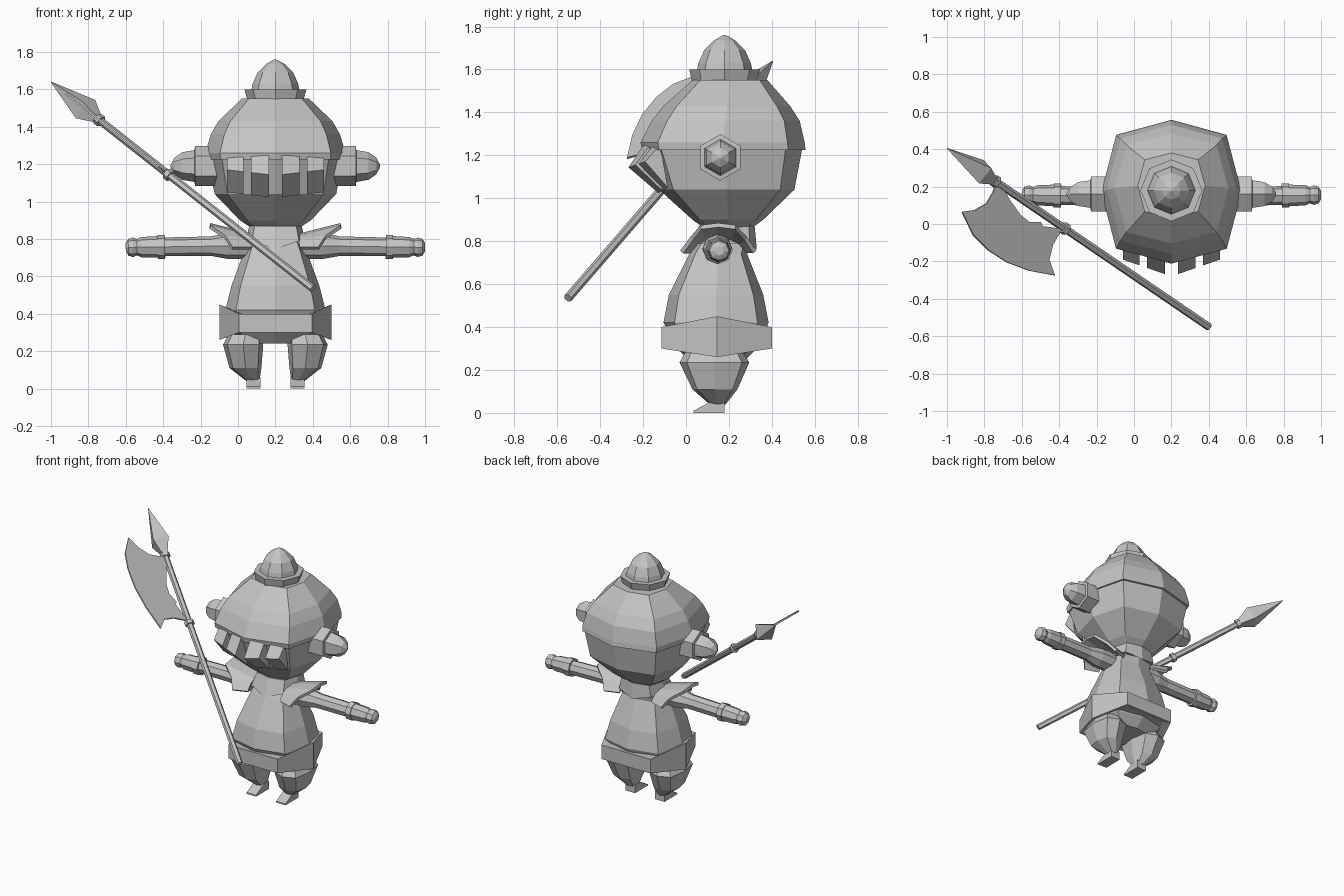
import bpy, bmesh, math
from mathutils import Vector

if "Cube" in bpy.data.objects:
    bpy.data.objects.remove(bpy.data.objects["Cube"])

grey = bpy.data.materials.new("plain_grey")
grey.diffuse_color = (0.55, 0.55, 0.55, 1)
grey.use_nodes = True
grey.node_tree.nodes["Principled BSDF"].inputs["Base Color"].default_value = grey.diffuse_color
CX = 0.2  # symmetry plane of the figure


def make(name, verts, faces, solid=0):
    me = bpy.data.meshes.new(name)
    me.from_pydata([tuple(v) for v in verts], [], faces)
    bm = bmesh.new()
    bm.from_mesh(me)
    bmesh.ops.recalc_face_normals(bm, faces=bm.faces)
    bm.to_mesh(me)
    bm.free()
    me.materials.append(grey)
    ob = bpy.data.objects.new(name, me)
    bpy.context.collection.objects.link(ob)
    if solid:
        m = ob.modifiers.new("thickness", 'SOLIDIFY')
        m.thickness = solid
        m.offset = 0
    return ob


def loft(name, rings, caps=True):
    n = len(rings[0])
    verts = [p for r in rings for p in r]
    faces = []
    for k in range(len(rings) - 1):
        for i in range(n):
            j = (i + 1) % n
            faces.append((k * n + i, k * n + j, k * n + n + j, k * n + n + i))
    if caps:
        faces += [tuple(range(n)), tuple(range(len(verts) - n, len(verts)))]
    return make(name, verts, faces)


def level(z, hx, y0, y1, cx=CX, n=8, diag=0.79):
    """Horizontal ring with corners at front, back and sides."""
    out = []
    cy, hy = (y0 + y1) / 2, (y1 - y0) / 2
    for i in range(n):
        a = 2 * math.pi * i / n
        f = diag / math.sqrt(0.5) if n == 8 and i % 2 else 1
        out.append(Vector((cx + hx * f * math.cos(a), cy + hy * f * math.sin(a), z)))
    return out


def along(p, q, stations, n=6, turn=0):
    """Rings of (fraction, radius) along the line p-q."""
    p, q = Vector(p), Vector(q)
    d = (q - p).normalized()
    u = d.cross(Vector((0, 1, 0))).normalized()
    v = d.cross(u)
    return [[p.lerp(q, t) + r * (u * math.cos(turn + 2 * math.pi * i / n) +
             v * math.sin(turn + 2 * math.pi * i / n)) for i in range(n)]
            for t, r in stations]


def both(name, builder):
    for side, s in (("left", 1), ("right", -1)):
        builder(side + "_" + name, s)


# Head: lower half and the helmet shell that overlaps it
loft("head", [level(.86, .13, .085, .305), level(.90, .19, .03, .36),
              level(1.04, .325, -.125, .505), level(1.25, .365, -.20, .545)])
loft("helmet", [level(1.225, .372, -.205, .557), level(1.26, .375, -.212, .553),
                level(1.36, .345, -.16, .53), level(1.43, .305, -.105, .485),
                level(1.55, .18, .03, .38)])
loft("cap_brim", [level(1.535, .148, .03, .325, diag=.71), level(1.60, .166, .015, .345, diag=.71)])
loft("cap_dome", [level(1.59, .13, .05, .31, diag=.71), level(1.63, .122, .058, .302, diag=.71),
                  level(1.69, .095, .085, .275, diag=.71), level(1.735, .05, .13, .23, diag=.71),
                  level(1.76, .006, .174, .186, diag=.71)])


# Face guard: wedge-shaped strips with open slots between them
def guard(name, s):
    for part, a, b in (("inner", .035, .13), ("outer", .17, .26)):
        rings = []
        for x in (a, b):
            k = x / .26
            rings.append([(CX + s * x, -.19 + .07 * k, 1.28 - .03 * k),
                          (CX + s * x, -.28 + .09 * k, 1.14 + .03 * k),
                          (CX + s * x, -.135 + .05 * k, 1.02 + .03 * k)])
        loft(name + "_" + part, rings)


both("face_guard", guard)


# Ear pieces: six-sided collar and pointed cap
def ear(name, s):
    p, q = (CX + s * .30, .16, 1.19), (CX + s * .56, .16, 1.19)
    loft(name, along(p, q, [(0, .108), (.5, .108), (.5, .108), (.51, .108)]))
    loft(name + "_collar", along(p, q, [(.1, .108), (.49, .108)]))
    loft(name + "_cap", along(p, q, [(.4, .085), (.5, .088), (.76, .076), (.85, .05), (.985, .006)]))


def ear_simple(name, s):
    p, q = (CX + s * .30, .16, 1.19), (CX + s * .56, .16, 1.19)
    loft(name, along(p, q, [(0, .108), (.5, .108), (.51, .085), (.76, .074),
                            (.92, .045), (1, .006)]))


both("ear", ear_simple)

# Torso, with a pointed neck collar
loft("torso", [level(.24, .17, .02, .27), level(.30, .24, -.04, .33),
               level(.42, .268, -.105, .385), level(.55, .235, -.08, .36),
               level(.74, .165, .015, .285), level(.80, .14, .05, .30),
               level(.88, .125, .085, .305)])
low = level(.79, .16, .015, .33)
low[6].z, low[2].z = .745, .76
loft("neck_collar", [low, level(.87, .14, .06, .32)])


# Six-sided belt, peaked at the sides
def belt_ring(side_z, flat_z, g):
    pts = [(.30, .145, side_z), (.195, .40, flat_z), (-.195, .40, flat_z),
           (-.30, .145, side_z), (-.195, -.115, flat_z), (.195, -.115, flat_z)]
    return [(CX + x * g, .145 + (y - .145) * g, z) for x, y, z in pts]


loft("belt", [belt_ring(.30, .31, .82), belt_ring(.26, .30, 1),
              belt_ring(.45, .40, 1), belt_ring(.43, .395, .87)])


# Tapered legs and wedge feet
def leg(name, s):
    def ring(z, a, b, y0, y1):
        return level(z, (b - a) / 2, y0, y1, CX + s * (a + b) / 2)
    loft(name, [ring(.29, .07, .25, .0, .26), ring(.235, .065, .28, -.03, .295),
                ring(.11, .075, .245, .03, .24), ring(.04, .085, .155, .11, .185)])
    x0, x1 = CX + s * .08, CX + s * .155
    loft(name.replace("leg", "foot"),
         [[(x, .18, 0), (x, .18, .06), (x, .12, .055), (x, .035, .01), (x, .035, 0)]
          for x in (x0, x1)])


both("leg", leg)


# Arms, wrist cuffs and rounded hands
def arm(name, s):
    p, q = (CX + s * .1, .145, .765), (CX + s * .8, .155, .755)
    loft(name, along(p, q, [(0, .07), (.22, .07), (.35, .052), (.70, .05)], 8))
    loft(name + "_cuff", along(p, q, [(.70, .064), (.755, .064)], 8))
    loft(name + "_hand", along(p, q, [(.755, .058), (.88, .054), (.915, .044), (.945, .052),
                                      (.98, .045), (1, .022)], 8))


both("arm", arm)


# Shoulder guards: flared arches over the upper arms
def shoulder(name, s):
    arch = [(-.02, .75, .43, .0), (.025, .81, .47, .3), (.07, .865, .55, 1), (.15, .875, .55, 1),
            (.23, .865, .55, 1), (.28, .81, .47, .3), (.32, .75, .43, .0)]
    verts = []
    for y, z, xo, k in arch:
        verts.append((CX + s * .13, y * .8 + .03, z - .055 * k))
        verts.append((CX + s * (xo - CX), y, z))
    make(name, verts, [(2 * i, 2 * i + 1, 2 * i + 3, 2 * i + 2) for i in range(6)], .02)


both("shoulder_guard", shoulder)

# Polearm: shaft, bands, spear point and axe blade
BUTT, TIP = (.4, -.55, .535), (-1, .405, 1.64)
loft("shaft", along(BUTT, TIP, [(0, .021), (.84, .021)]))
for i, t in enumerate((.55, .815)):
    loft("shaft_band_%d" % i, along(BUTT, TIP, [(t - .007, .033), (t + .007, .033)]))
loft("spear_point", along(BUTT, TIP, [(.822, .028), (.868, .074), (.9995, .002)], 4, .3))

blade = [(-.74, .215), (-.755, .17), (-.79, .11), (-.85, .075), (-.92, .065), (-.86, -.06),
         (-.78, -.14), (-.68, -.205), (-.56, -.25), (-.425, -.275), (-.455, -.19),
         (-.435, -.11), (-.385, -.025), (-.49, -.012), (-.50, .01), (-.56, .01),
         (-.61, .05), (-.67, .135), (-.70, .19)]
make("axe_blade", [(x, y, .535 + (.4 - x) * .789) for x, y in blade],
     [tuple(range(len(blade)))], .01)
